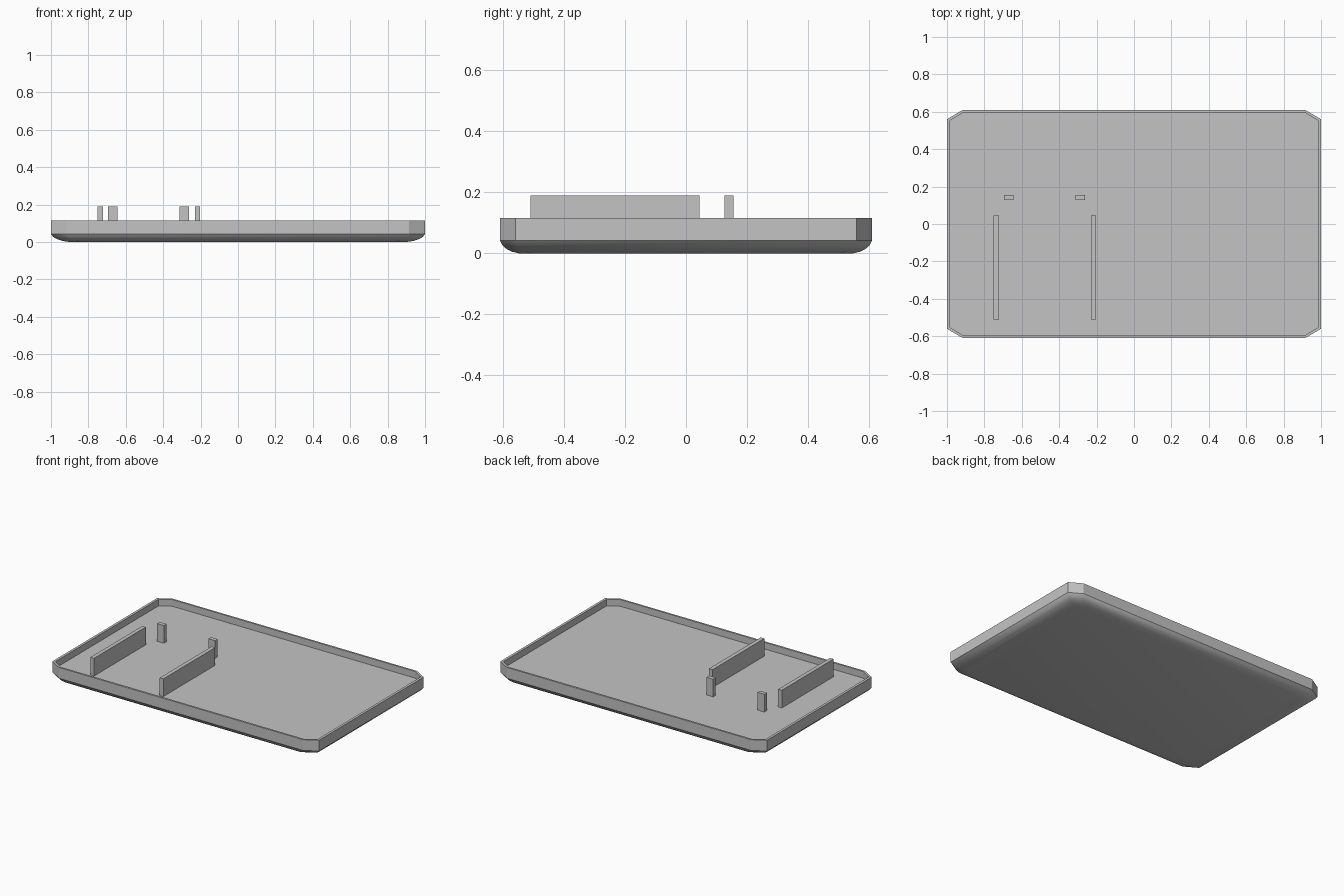
import bpy, bmesh

if "Cube" in bpy.data.objects:
    bpy.data.objects.remove(bpy.data.objects["Cube"])

grey = bpy.data.materials.new("plain grey")
grey.diffuse_color = (0.55, 0.55, 0.55, 1)
grey.use_nodes = True
grey.node_tree.nodes["Principled BSDF"].inputs["Base Color"].default_value = grey.diffuse_color


def finish(name, bm):
    bmesh.ops.recalc_face_normals(bm, faces=bm.faces)
    mesh = bpy.data.meshes.new(name)
    bm.to_mesh(mesh)
    bm.free()
    mesh.materials.append(grey)
    obj = bpy.data.objects.new(name, mesh)
    bpy.context.collection.objects.link(obj)
    return obj


def octagon(hx, hy, cx, cy):
    """Rectangle with cut corners, counter-clockwise."""
    return [(cx, -hy), (hx, -cy), (hx, cy), (cx, hy),
            (-cx, hy), (-hx, cy), (-hx, -cy), (-cx, -hy)]


def box(name, x0, x1, y0, y1, z0, z1):
    bm = bmesh.new()
    bmesh.ops.create_cube(bm, size=1)
    for v in bm.verts:
        v.co = ((x0 + x1) / 2 + v.co.x * (x1 - x0),
                (y0 + y1) / 2 + v.co.y * (y1 - y0),
                (z0 + z1) / 2 + v.co.z * (z1 - z0))
    return finish(name, bm)


# Tray: rings lofted from the flat underside, up the outer wall, over the rim, to the floor
FLOOR, RIM, TOP = 0.07, 0.115, 0.19
outer = octagon(1.0, 0.61, 0.915, 0.56)
inner = octagon(0.983, 0.597, 0.91, 0.554)
underside = [(0.90, 0), (0.935, 0.005), (0.965, 0.014), (0.988, 0.027), (1.0, 0.042)]
rings = [(outer, s, z) for s, z in underside]
rings += [(outer, 1, RIM), (inner, 1, RIM), (inner, 1, FLOOR)]

bm = bmesh.new()
loops = [[bm.verts.new((x * s, y * s, z)) for x, y in shape] for shape, s, z in rings]
for level, (a, b) in enumerate(zip(loops, loops[1:])):
    for i in range(8):
        j = (i + 1) % 8
        face = bm.faces.new((a[i], a[j], b[j], b[i]))
        face.smooth = level < len(underside) - 1
bm.faces.new(loops[0][::-1]).smooth = True
bm.faces.new(loops[-1])
# Crisp edge where the rounded underside meets the wall
for e in bm.edges:
    if any(not f.smooth for f in e.link_faces):
        e.smooth = False
finish("tray", bm)

# Long rails and short posts standing on the floor
for side, x in (("left", -0.75), ("right", -0.23)):
    box(side + "_rail", x, x + 0.027, -0.51, 0.045, FLOOR, TOP)
for side, x in (("left", -0.696), ("right", -0.312)):
    box(side + "_post", x, x + 0.051, 0.127, 0.155, FLOOR, TOP)
